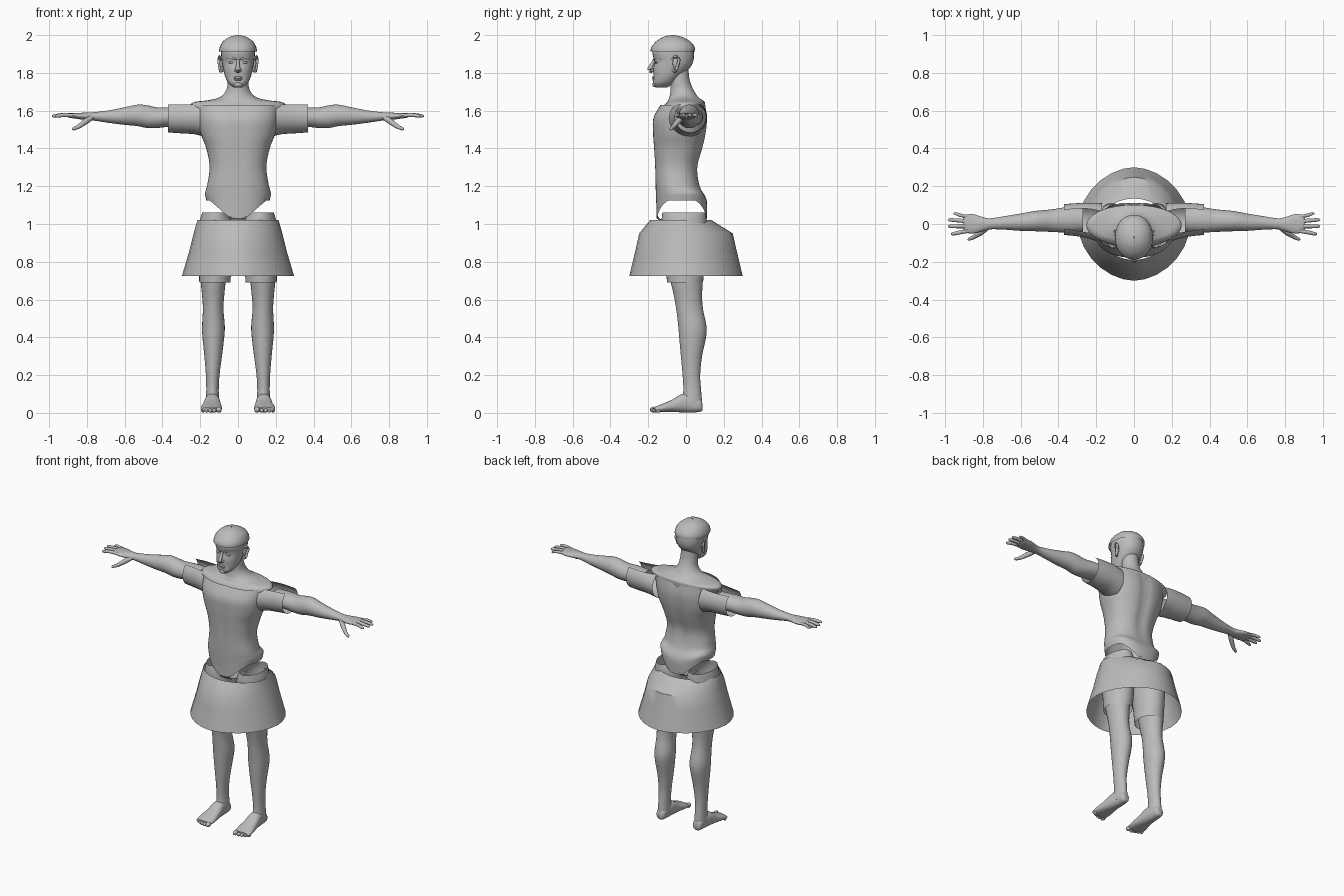
import bpy, bmesh, math
from mathutils import Vector

grey = bpy.data.materials.new("plain_grey")
grey.diffuse_color = (0.5, 0.5, 0.5, 1)


def finish(name, bm, mirror=False, angle=40):
    bmesh.ops.recalc_face_normals(bm, faces=bm.faces)
    me = bpy.data.meshes.new(name)
    bm.to_mesh(me)
    bm.free()
    ob = bpy.data.objects.new(name, me)
    bpy.context.collection.objects.link(ob)
    me.materials.append(grey)
    bpy.ops.object.select_all(action='DESELECT')
    ob.select_set(True)
    bpy.context.view_layer.objects.active = ob
    bpy.ops.object.shade_smooth_by_angle(angle=math.radians(angle))
    if mirror:
        m = ob.modifiers.new("mirror", 'MIRROR')
        m.use_mirror_merge = False
    return ob


def smooth_rows(rows, sub):
    """Catmull-Rom interpolation between rows of numbers."""
    out = []
    for i in range(len(rows) - 1):
        p = [rows[max(i - 1, 0)], rows[i], rows[i + 1], rows[min(i + 2, len(rows) - 1)]]
        for s in range(sub):
            t = s / sub
            out.append([0.5 * (2 * b + (c - a) * t + (2 * a - 5 * b + 4 * c - d) * t * t
                               + (3 * b - a - 3 * c + d) * t ** 3) for a, b, c, d in zip(*p)])
    return out + [list(rows[-1])]


def skin(rings, cap):
    bm = bmesh.new()
    vs = [[bm.verts.new(p) for p in r] for r in rings]
    n = len(rings[0])
    for r, q in zip(vs, vs[1:]):
        for i in range(n):
            bm.faces.new((r[i], r[(i + 1) % n], q[(i + 1) % n], q[i]))
    if cap:
        bm.faces.new(vs[0])
        bm.faces.new(vs[-1])
    return bm


def loft(rows, axis='z', n=28, power=2.0, cap=True, sub=4):
    """Rows are (station, low a, high a, low b, high b) across the axis."""
    rings = []
    for t, a0, a1, b0, b1 in smooth_rows(rows, sub):
        ring = []
        for k in range(n):
            w = 2 * math.pi * k / n
            c, s = math.cos(w), math.sin(w)
            a = (a0 + a1) / 2 + (a1 - a0) / 2 * math.copysign(abs(c) ** (2 / power), c)
            b = (b0 + b1) / 2 + (b1 - b0) / 2 * math.copysign(abs(s) ** (2 / power), s)
            ring.append({'z': (a, b, t), 'x': (t, a, b), 'y': (a, t, b)}[axis])
        rings.append(ring)
    return skin(rings, cap)


def sym(rows):
    return [(z, -x, x, f, b) for z, x, f, b in rows]


def tube(bm, pts, n=10):
    """Add a round tapered limb through (x, y, z, radius) points."""
    rows = smooth_rows(pts, 3)
    cs = [Vector(r[:3]) for r in rows]
    rings = []
    for i, r in enumerate(rows):
        d = (cs[min(i + 1, len(cs) - 1)] - cs[max(i - 1, 0)]).normalized()
        u = d.orthogonal().normalized()
        v = d.cross(u)
        rings.append([bm.verts.new(cs[i] + r[3] * (u * math.cos(2 * math.pi * k / n)
                      + v * math.sin(2 * math.pi * k / n))) for k in range(n)])
    for a, b in zip(rings, rings[1:]):
        for k in range(n):
            bm.faces.new((a[k], a[(k + 1) % n], b[(k + 1) % n], b[k]))
    bm.faces.new(rings[0])
    bm.faces.new(rings[-1])


def ball(bm, pos, size):
    made = bmesh.ops.create_uvsphere(bm, u_segments=14, v_segments=8, radius=1)
    for v in made['verts']:
        v.co = Vector(pos) + Vector([a * b for a, b in zip(v.co, size)])


def trim_top(bm, z):
    bmesh.ops.bisect_plane(bm, geom=bm.verts[:] + bm.edges[:] + bm.faces[:],
                           plane_co=(0, 0, z), plane_no=(0, 0, 1), clear_outer=True)


# Head, neck and shoulders
bm = loft(sym([(1.722, .022, -.16, -.10), (1.745, .05, -.174, -.065), (1.78, .068, -.172, -.03),
               (1.82, .078, -.174, .015), (1.86, .085, -.168, .038), (1.91, .09, -.178, .042),
               (1.95, .08, -.16, .03)]), power=2.2)
finish("head", bm)
bm = loft(sym([(1.83, .05, -.09, .012), (1.76, .054, -.085, .02), (1.71, .062, -.082, .04),
               (1.672, .095, -.088, .065), (1.655, .16, -.095, .088), (1.645, .235, -.10, .10),
               (1.62, .25, -.12, .10), (1.57, .20, -.13, .09)]), n=36)
finish("neck_and_shoulders", bm)

# Facial features
bm = bmesh.new()
tube(bm, [(0, -.168, 1.868, .008), (0, -.182, 1.84, .010), (0, -.192, 1.818, .013), (0, -.176, 1.806, .009)])
ball(bm, (0, -.172, 1.775), (.026, .008, .006))
ball(bm, (0, -.170, 1.765), (.022, .009, .006))
ball(bm, (0, -.166, 1.738), (.022, .012, .014))
finish("nose_and_mouth", bm)
bm = bmesh.new()
ball(bm, (.036, -.155, 1.855), (.016, .012, .007))
tube(bm, [(.012, -.17, 1.872, .005), (.04, -.158, 1.88, .006), (.066, -.132, 1.872, .005)])
ball(bm, (.012, -.178, 1.812), (.008, .009, .007))
finish("eyes_and_brows", bm, True)
bm = bmesh.new()
tube(bm, [(.08, -.07, 1.815, .006), (.092, -.055, 1.81, .009), (.098, -.045, 1.84, .008),
          (.102, -.038, 1.868, .008), (.098, -.055, 1.888, .007), (.088, -.073, 1.87, .006)])
ball(bm, (.087, -.055, 1.85), (.010, .016, .028))
finish("ears", bm, True)

# Close-fitting cap with a seam over the crown
bm = loft(sym([(1.912, .1, -.188, .048), (1.935, .097, -.184, .046), (1.965, .081, -.16, .025),
               (1.988, .05, -.125, -.015), (1.997, .022, -.095, -.05), (2.0, .003, -.073, -.067)]),
          cap=False, power=2.15)
finish("cap", bm)

# Shirt body running down into briefs, cut high over the hips
bm = loft(sym([(1.03, .168, -.155, .11), (1.10, .174, -.157, .112), (1.14, .172, -.159, .105),
               (1.20, .164, -.162, .075), (1.30, .150, -.166, .064), (1.40, .168, -.172, .09),
               (1.48, .198, -.177, .108), (1.56, .213, -.175, .115), (1.63, .215, -.138, .105)]),
          n=48, power=2.3, cap=False, sub=5)
for v in bm.verts:
    if v.co.z < 1.2:
        t = min(max((abs(v.co.x) - .04) / .11, 0), 1)
        low = 1.03 + .095 * t
        v.co.z = 1.2 - (1.2 - v.co.z) * (1.2 - low) / .17
    # spine groove and chest hollow
    groove = math.exp(-(v.co.x / .03) ** 2) * min(max((v.co.z - 1.15) * 5, 0), 1)
    v.co.y += groove * (-.014 if v.co.y > 0 else .006)
finish("shirt_body", bm)
rows = [(-.155, 1.04), (-.12, 1.01), (-.03, .995), (.06, 1.01), (.11, 1.05)]
bm = loft([(y, -.04, .04, z - .008, z + .008) for y, z in rows], 'y', n=12)
finish("briefs_gusset", bm)

# Open short sleeves, trimmed level with the neckline
bm = loft([(.17, -.10, .11, 1.46, 1.65), (.23, -.08, .112, 1.475, 1.655),
           (.30, -.065, .11, 1.48, 1.655), (.37, -.058, .105, 1.485, 1.65)], 'x', cap=False, n=32)
trim_top(bm, 1.632)
finish("sleeves", bm, True)

# Arms and hands
bm = loft([(.27, -.04, .09, 1.515, 1.615), (.36, -.045, .088, 1.515, 1.618), (.43, -.042, .078, 1.508, 1.618),
           (.48, -.04, .073, 1.508, 1.628), (.53, -.038, .068, 1.518, 1.632), (.60, -.036, .055, 1.525, 1.618),
           (.68, -.03, .042, 1.535, 1.602), (.76, -.028, .03, 1.547, 1.592), (.80, -.038, .036, 1.55, 1.59),
           (.85, -.05, .052, 1.556, 1.588), (.89, -.046, .05, 1.562, 1.586), (.905, -.036, .04, 1.567, 1.582)], 'x')
finish("arms", bm, True)
bm = bmesh.new()
for y0, y1, x1, r in [(-.036, -.052, .968, .0105), (-.012, -.012, .982, .011),
                      (.014, .022, .984, .0105), (.038, .055, .955, .009)]:
    tube(bm, [(.87, y0, 1.574, r), (.92, (y0 + y1) / 2, 1.577, r), (x1 - .012, y1, 1.572, r * .85),
              (x1, y1, 1.57, r * .35)])
tube(bm, [(.775, -.018, 1.565, .014), (.81, -.045, 1.54, .015), (.845, -.068, 1.515, .011),
          (.872, -.08, 1.503, .008), (.878, -.082, 1.50, .003)])
finish("fingers", bm, True)

# Flared skirt: shoulder ring slopes out, then falls to the hem
bm = loft([(1.02, -.215, .215, -.19, .135), (.95, -.235, .235, -.248, .248),
           (.86, -.257, .257, -.268, .268), (.725, -.297, .297, -.30, .30)],
          n=28, power=1.85, cap=False, sub=1)
finish("skirt", bm)

# Loose leg tubes of the shorts
bm = loft([(1.06, .055, .19, -.125, .105), (1.0, .03, .205, -.13, .11), (.88, .03, .21, -.125, .108),
           (.78, .035, .207, -.11, .10), (.69, .04, .205, -.10, .09)], cap=False)
finish("shorts_legs", bm, True)

# Lower legs
bm = loft([(.76, .06, .2, -.09, .085), (.69, .066, .197, -.08, .088), (.62, .073, .19, -.064, .085),
           (.55, .077, .186, -.052, .09), (.46, .070, .19, -.041, .108), (.40, .073, .188, -.036, .106),
           (.30, .085, .178, -.027, .085), (.20, .098, .17, -.018, .075), (.12, .102, .168, -.014, .08),
           (.07, .10, .17, -.022, .084), (.03, .103, .168, -.02, .084)])
finish("lower_legs", bm, True)

# Feet with toes
bm = loft([(.087, .118, .152, .015, .05), (.075, .106, .164, .006, .075), (.03, .10, .17, .002, .10),
           (-.02, .095, .178, .003, .10), (-.07, .09, .186, .004, .072), (-.12, .085, .196, .004, .05),
           (-.155, .088, .196, .004, .036), (-.165, .095, .19, .008, .03)], 'y', power=2.3)
finish("feet", bm, True)
bm = bmesh.new()
for i, (x, y, r) in enumerate([(.101, -.17, .016), (.126, -.172, .012), (.147, -.166, .0115),
                               (.167, -.158, .011), (.185, -.147, .0105)]):
    ball(bm, (x, y, r + .001), (r * .95, r * 1.3, r))
finish("toes", bm, True)
